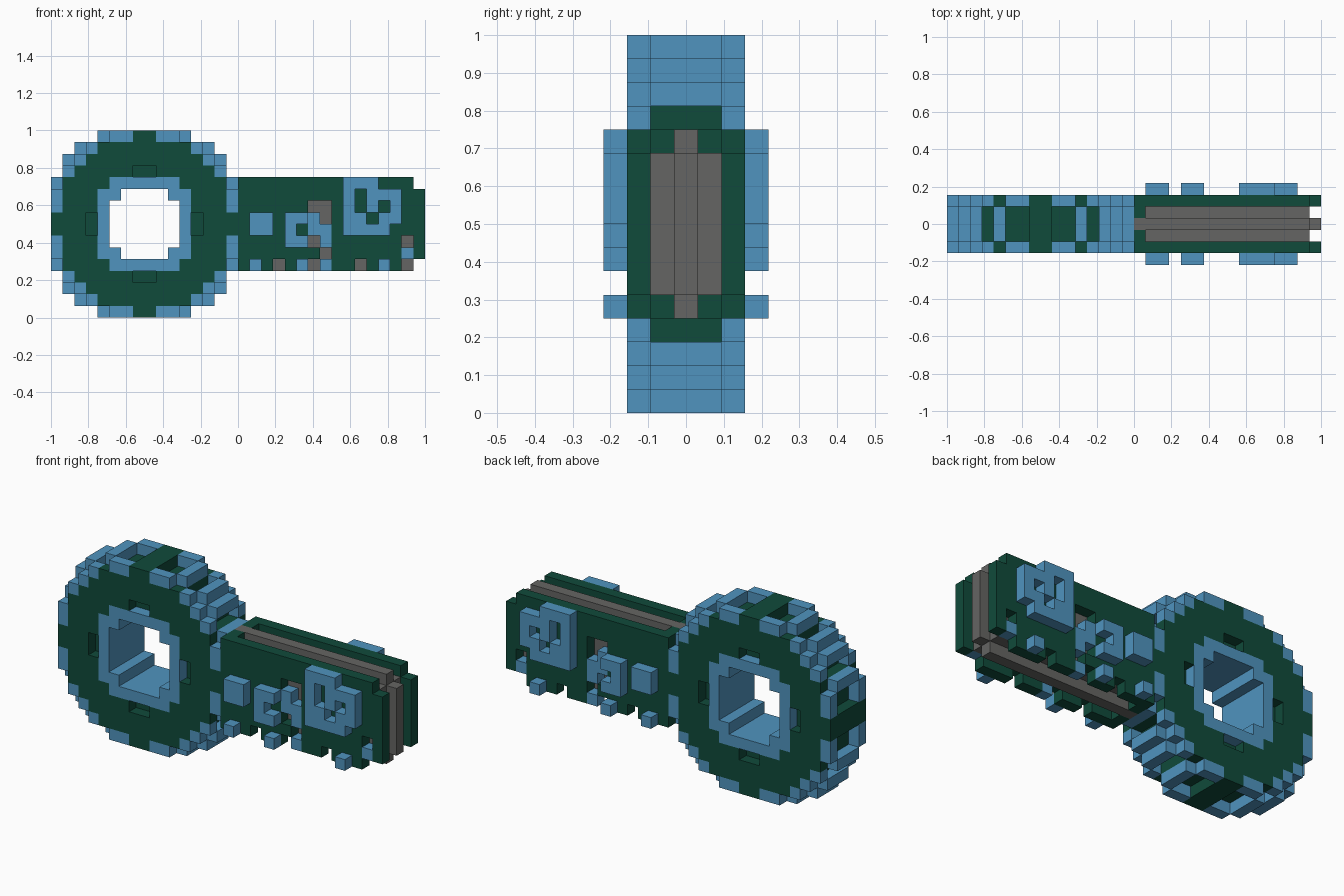
import bpy, bmesh
from mathutils import Vector

if "Cube" in bpy.data.objects:
    bpy.data.objects.remove(bpy.data.objects["Cube"])

UNIT = 1 / 16


def material(name, color):
    m = bpy.data.materials.new(name)
    m.diffuse_color = (*color, 1)
    m.use_nodes = True
    m.node_tree.nodes["Principled BSDF"].inputs["Base Color"].default_value = (*color, 1)
    return m


GREEN = material("dark green", (0.005, 0.069, 0.043))
BLUE = material("sky blue", (0.08, 0.296, 0.52))
GRAY = material("stone gray", (0.13, 0.13, 0.125))

parts = {}   # part name -> material
cells = {}   # (column, layer, row) -> part name


def part(name, mat):
    parts[name] = mat
    return name


def fill(name, cols, layers, rows):
    """Fill a block of cells, given inclusive ranges."""
    for c in range(cols[0], cols[1] + 1):
        for y in range(layers[0], layers[1] + 1):
            for r in range(rows[0], rows[1] + 1):
                cells[c, y, r] = name


def both(name, layer, spots):
    """Place single cells on the front and the back."""
    for c, r in spots:
        for y in (-layer, layer):
            cells[c, y, r] = name


body = part("ring_body", GREEN)
rim = part("ring_rim", BLUE)
lining = part("ring_lining", BLUE)
core = part("blade_core", GRAY)
plates = part("blade_plates", GREEN)
collar = part("blade_collar", GREEN)
inlay = part("blade_inlay", BLUE)
emblems = part("raised_emblems", BLUE)


# Ring: symmetric in both directions and across its diagonals
def ring_part(a, b, layer):
    outer = abs(layer) == 2
    if a <= 2.5:
        return lining if a == b == 2.5 else None
    if a == 3.5 and b <= 2.5:
        return lining
    if a == 4.5 and b == 0.5 and outer:
        return None                       # shallow notch
    if a == 7.5:
        if b == 0.5:
            return body
        if b in (1.5, 2.5):
            return rim if outer else None
        return rim if b == 3.5 and not outer else None
    if a == 6.5:
        if b <= 3.5:
            return body
        if b == 4.5:
            return rim if outer else None
        return rim if b == 5.5 and not outer else None
    return rim if a == b == 5.5 else body


for c in range(16):
    for r in range(16):
        u, v = abs(c - 7.5), abs(r - 7.5)
        for y in range(-2, 3):
            name = ring_part(max(u, v), min(u, v), y)
            if name:
                cells[c, y, r] = name

# Blade core and the collar where it meets the ring
fill(core, (16, 30), (0, 0), (4, 11))
fill(core, (31, 31), (0, 0), (5, 10))
fill(core, (17, 30), (-1, 1), (5, 10))
for y in (-1, 1):
    fill(collar, (16, 16), (y, y), (4, 11))

# Side plates, with openings that show the core
openings = [(19, 4), (22, 4), (26, 4), (30, 4), (30, 6),
            (22, 9), (23, 9), (23, 8), (22, 6), (23, 5)]
for y in (-2, 2):
    fill(plates, (16, 30), (y, y), (4, 11))
    fill(plates, (31, 31), (y, y), (5, 10))
    for c, r in openings:
        del cells[c, y, r]
both(inlay, 2, [(22, 8), (22, 7), (23, 7), (23, 6), (23, 4), (30, 5)])

# Raised emblems and bottom studs
for y in (-3, 3):
    fill(emblems, (17, 18), (y, y), (7, 8))
    fill(emblems, (20, 21), (y, y), (6, 8))
    fill(emblems, (25, 29), (y, y), (7, 11))
    for c, r in [(21, 7), (28, 11), (29, 11), (29, 7),
                 (26, 10), (26, 9), (28, 9), (27, 8)]:
        del cells[c, y, r]
both(emblems, 3, [(17, 4), (21, 4), (28, 4)])


# Turn each part's exposed cell sides into a mesh
def build(name, mat):
    bm = bmesh.new()
    for (c, y, r), owner in cells.items():
        if owner != name:
            continue
        centre = Vector((c - 15.5, y, r + 0.5))
        for axis in range(3):
            for side in (-1, 1):
                near = [c, y, r]
                near[axis] += side
                if tuple(near) in cells:
                    continue
                n, s, t = Vector(), Vector(), Vector()
                n[axis] = side / 2
                s[(axis + 1) % 3] = 0.5
                t[(axis + 2) % 3] = side / 2
                quad = (-s - t, s - t, s + t, t - s)
                bm.faces.new([bm.verts.new((centre + n + q) * UNIT) for q in quad])
    bmesh.ops.remove_doubles(bm, verts=bm.verts, dist=0.001)
    mesh = bpy.data.meshes.new(name)
    bm.to_mesh(mesh)
    bm.free()
    mesh.materials.append(mat)
    bpy.context.collection.objects.link(bpy.data.objects.new(name, mesh))


for name, mat in parts.items():
    build(name, mat)
